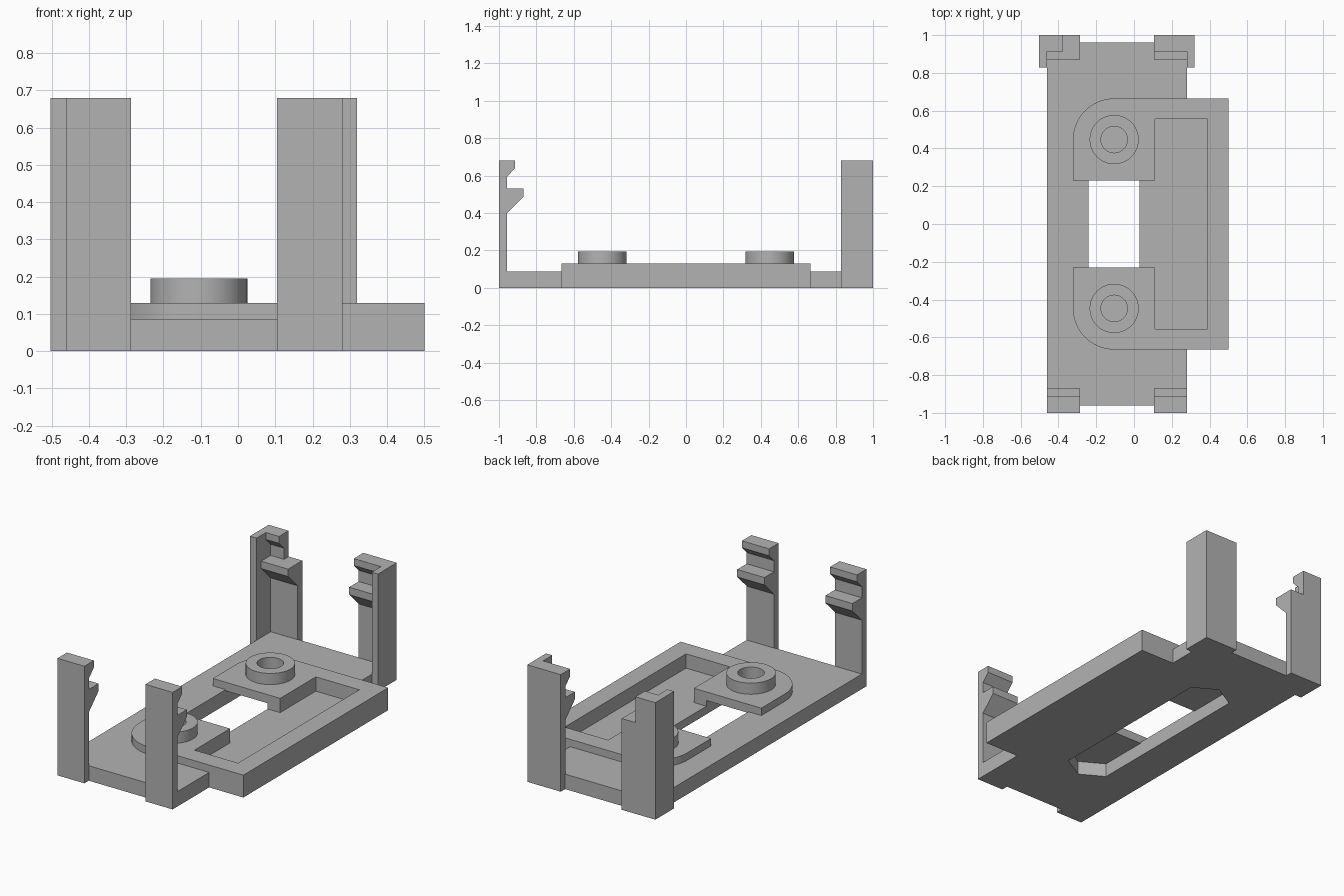
import bpy, bmesh, math
from mathutils import Vector

if "Cube" in bpy.data.objects:
    bpy.data.objects.remove(bpy.data.objects["Cube"])

grey = bpy.data.materials.new("plastic_grey")
grey.diffuse_color = (0.45, 0.45, 0.45, 1)
grey.use_nodes = True
grey.node_tree.nodes["Principled BSDF"].inputs["Base Color"].default_value = grey.diffuse_color


def prism(name, points, depth):
    """Extrude a closed loop of 3D points along a vector."""
    bm = bmesh.new()
    face = bm.faces.new([bm.verts.new(p) for p in points])
    ext = bmesh.ops.extrude_face_region(bm, geom=[face])
    moved = [v for v in ext["geom"] if isinstance(v, bmesh.types.BMVert)]
    bmesh.ops.translate(bm, verts=moved, vec=Vector(depth))
    bmesh.ops.recalc_face_normals(bm, faces=bm.faces)
    mesh = bpy.data.meshes.new(name)
    bm.to_mesh(mesh)
    bm.free()
    mesh.materials.append(grey)
    ob = bpy.data.objects.new(name, mesh)
    bpy.context.collection.objects.link(ob)
    return ob


def slab(name, outline, z0, z1):
    return prism(name, [(x, y, z0) for x, y in outline], (0, 0, z1 - z0))


def box(name, x0, x1, y0, y1, z0, z1):
    return slab(name, [(x0, y0), (x1, y0), (x1, y1), (x0, y1)], z0, z1)


def arc(cx, cy, r, a0, a1, n):
    return [(cx + r * math.cos(math.radians(a0 + (a1 - a0) * i / n)),
             cy + r * math.sin(math.radians(a0 + (a1 - a0) * i / n))) for i in range(n + 1)]


def combine(target, tool, operation):
    """Apply a boolean and discard the tool."""
    mod = target.modifiers.new("bool", 'BOOLEAN')
    mod.operation, mod.solver, mod.object = operation, 'EXACT', tool
    bpy.context.view_layer.objects.active = target
    bpy.ops.object.modifier_apply(modifier=mod.name)
    bpy.data.objects.remove(tool)


BASE, FLOOR, PLATE, RING = 0.087, 0.047, 0.13, 0.195
SX, SY = -0.105, 0.447          # screw boss centre

# Base slab with the raised, round-cornered plate
body = box("base_plate", -0.46, 0.28, -0.96, 0.96, 0, BASE)
outline = ([(0.5, -0.665), (0.5, 0.665)] + arc(SX, SY, 0.218, 90, 180, 16)
           + arc(SX, -SY, 0.218, 180, 270, 16))
combine(body, slab("raised_plate", outline, 0, PLATE), 'UNION')

# Recess on the right, and the gap between the two screw tabs
combine(body, box("recess", 0.11, 0.39, -0.557, 0.557, FLOOR, 0.3), 'DIFFERENCE')
combine(body, box("gap_floor", 0.0, 0.12, -0.23, 0.23, FLOOR, 0.3), 'DIFFERENCE')
combine(body, box("gap_top", -0.4, 0.01, -0.23, 0.23, BASE, 0.3), 'DIFFERENCE')

# Window, and the pointed slot for the nuts on the underside
combine(body, box("window", -0.24, 0.03, -0.23, 0.23, -0.1, 0.3), 'DIFFERENCE')
slot = [(SX, 0.603), (0.03, 0.525), (0.03, -0.525),
        (SX, -0.603), (-0.24, -0.525), (-0.24, 0.525)]
combine(body, slab("nut_slot", slot, -0.1, 0.08), 'DIFFERENCE')

# Screw bosses with blind holes
for s in (-1, 1):
    combine(body, slab("boss", arc(SX, s * SY, 0.13, 0, 360, 48)[:-1], 0.11, RING), 'UNION')
    combine(body, slab("bore", arc(SX, s * SY, 0.07, 0, 360, 48)[:-1], 0.09, 0.3), 'DIFFERENCE')

# Clip posts: (distance inward, height) profile with two hooks
clip = [(0, 0), (0.043, 0), (0.043, 0.40), (0.13, 0.487), (0.13, 0.53), (0.043, 0.53),
        (0.043, 0.595), (0.087, 0.64), (0.087, 0.68), (0, 0.68)]
short_clip = clip[:6] + [(0, 0.53)]


def post(name, profile, side, x0, x1):
    return prism(name, [(x0, side * (1 - d), z) for d, z in profile], (x1 - x0, 0, 0))


post("front_left_clip", clip, -1, -0.46, -0.287)
post("front_right_clip", clip, -1, 0.105, 0.28)
right = post("rear_right_clip", clip, 1, 0.105, 0.28)
left = post("rear_left_clip", short_clip, 1, -0.46, -0.287)
combine(left, post("tall_half", clip, 1, -0.46, -0.375), 'UNION')

# Corner walls wrapping the rear clips
combine(left, box("left_wall", -0.503, -0.46, 0.828, 1, 0, 0.68), 'UNION')
combine(right, box("right_wall", 0.28, 0.32, 0.828, 1, 0, 0.68), 'UNION')

# Smooth the round walls, keep edges sharp
bpy.ops.object.select_all(action='DESELECT')
body.select_set(True)
bpy.context.view_layer.objects.active = body
bpy.ops.object.shade_smooth_by_angle(angle=math.radians(30))
